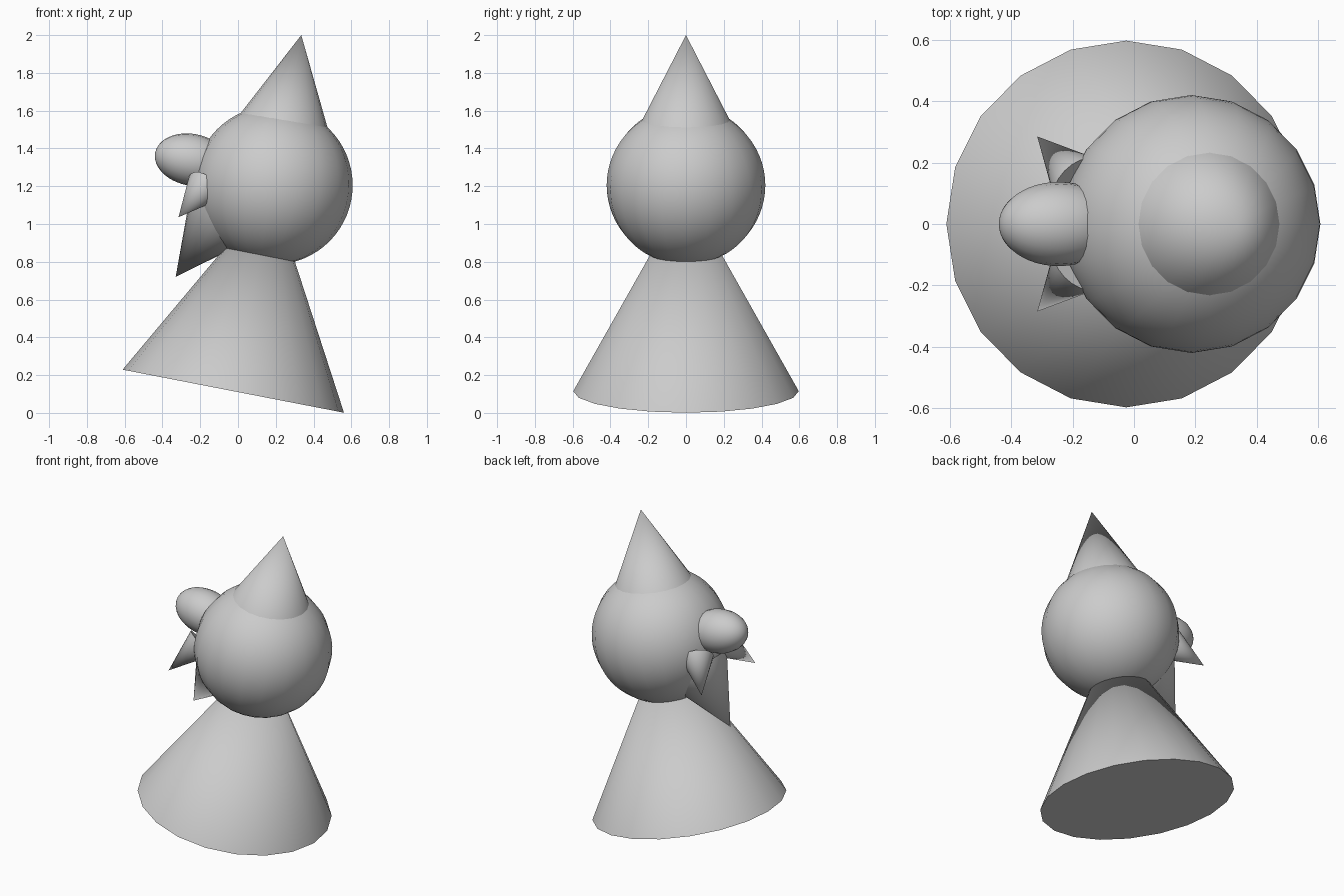
import bpy, math
from mathutils import Vector

if "Cube" in bpy.data.objects:
    bpy.data.objects.remove(bpy.data.objects["Cube"])

SIDES = 20


def finish(ob, name):
    ob.name = name
    bpy.ops.object.shade_smooth_by_angle(angle=math.radians(35))
    return ob


def cone(name, tip, axis, height, radius):
    """Cone with its point at tip; axis runs from the base towards the tip."""
    axis = Vector(axis).normalized()
    centre = Vector(tip) - axis * height / 2
    rot = Vector((0, 0, 1)).rotation_difference(axis).to_euler()
    bpy.ops.mesh.primitive_cone_add(vertices=SIDES, radius1=radius, radius2=0,
                                    depth=height, location=centre, rotation=rot)
    return finish(bpy.context.object, name)


def ball(name, centre, radii, tilt, rings):
    bpy.ops.mesh.primitive_uv_sphere_add(segments=SIDES, ring_count=rings, radius=1,
                                         location=centre, rotation=(0, tilt, 0))
    ob = bpy.context.object
    ob.scale = radii
    return finish(ob, name)


LEAN = math.radians(11)
up = Vector((math.sin(LEAN), 0, math.cos(LEAN)))

# leaning body, with its point hidden inside the head
base = Vector((-0.025, 0, 0.115))
cone("body", base + up * 1.077, up, 1.077, 0.597)

# head and pointed hat
ball("head", (0.187, 0, 1.205), (0.42, 0.42, 0.42), LEAN, 32)
cone("hat", (0.335, 0, 2.0), up, 0.5, 0.253)

# long round nose
ball("nose", (-0.245, 0, 1.34), (0.137, 0.137, 0.197), LEAN - math.pi / 2, 24)

# beard cone pointing down and outwards
cone("beard", (-0.33, 0, 0.72), (-0.6, 0, -0.8), 0.42, 0.212)

# pair of moustache cones
for side, label in ((1, "left"), (-1, "right")):
    cone("moustache_" + label, (-0.315, side * 0.285, 1.036),
         (-0.53, side * 0.58, -0.62), 0.26, 0.1)
